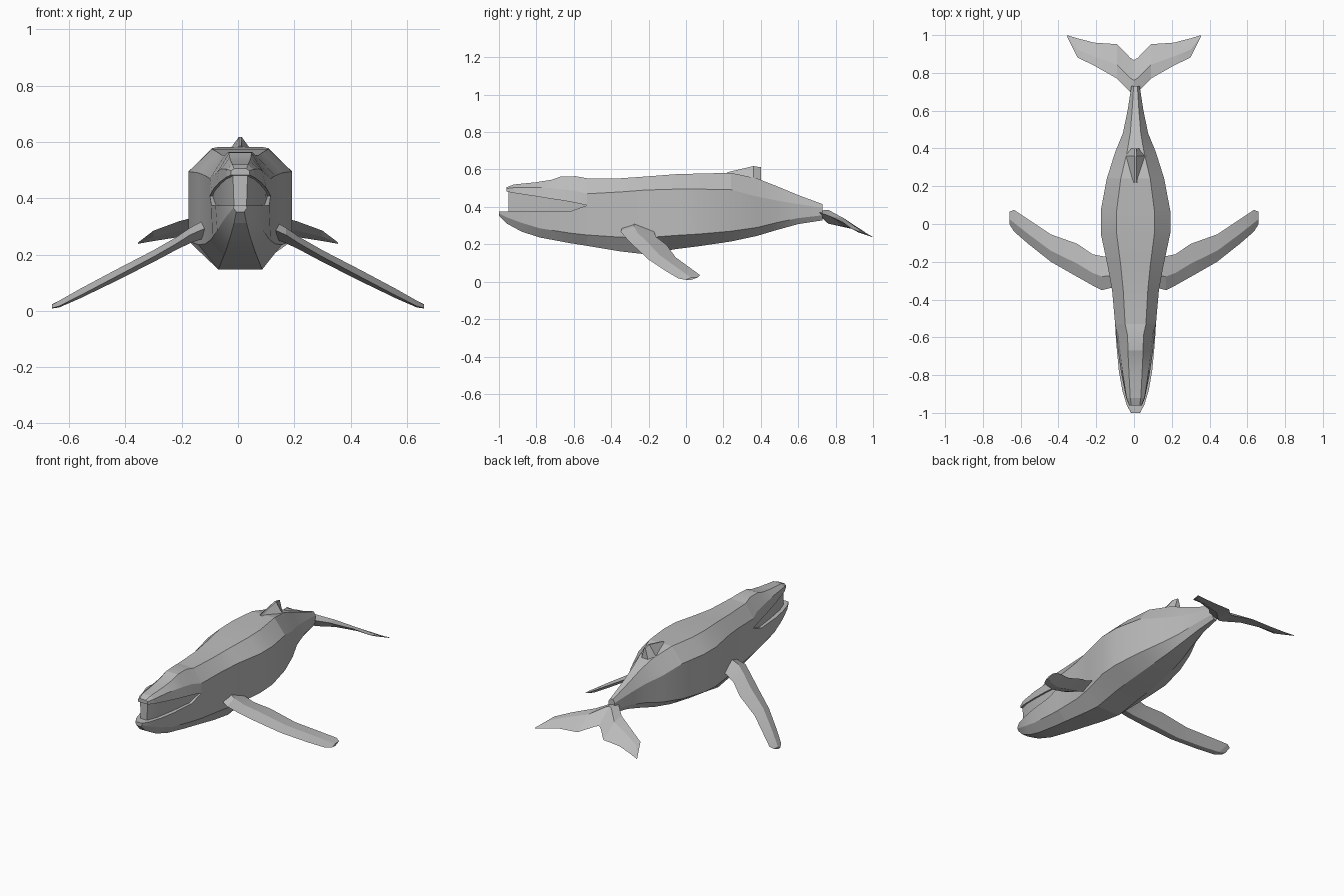
import bpy, bmesh, math

CX = 0.008  # body axis sits slightly to one side
skin = bpy.data.materials.new("whale grey")
skin.diffuse_color = (0.5, 0.5, 0.5, 1)


def loft(name, rings, smooth=12):
    """Skin a list of equal-length point rings and cap both ends."""
    bm = bmesh.new()
    vs = [[bm.verts.new(p) for p in r] for r in rings]
    n = len(rings[0])
    for a, b in zip(vs, vs[1:]):
        for i in range(n):
            j = (i + 1) % n
            bm.faces.new((a[i], a[j], b[j], b[i]))
    bm.faces.new(vs[0])
    bm.faces.new(vs[-1])
    bmesh.ops.recalc_face_normals(bm, faces=bm.faces)
    me = bpy.data.meshes.new(name)
    bm.to_mesh(me)
    bm.free()
    me.materials.append(skin)
    ob = bpy.data.objects.new(name, me)
    bpy.context.collection.objects.link(ob)
    bpy.ops.object.select_all(action='DESELECT')
    ob.select_set(True)
    bpy.context.view_layer.objects.active = ob
    bpy.ops.object.shade_smooth_by_angle(angle=math.radians(smooth))
    return ob


def mirrored(y, half):
    """Ring across the body from (half width, z) points, top to bottom."""
    return ([(CX + x, y, z) for x, z in half]
            + [(CX - x, y, z) for x, z in reversed(half)])


def blade(stations, side=1):
    """Diamond sections: x, front y, back y, front z, back z, thickness."""
    out = []
    for x, yf, yb, zf, zb, t in stations:
        ym, zm = yf + 0.4 * (yb - yf), zf + 0.4 * (zb - zf)
        out.append([(side * x, yf, zf), (side * x, ym, zm + t / 2),
                    (side * x, yb, zb), (side * x, ym, zm - t / 2)])
    return out


# Trunk: y, top half width, top z, side half width, shoulder z, keel side z,
# bottom half width, bottom z
trunk = [
    (-0.53, 0.055, 0.553, 0.108, 0.47, 0.250, 0.060, 0.192),
    (-0.35, 0.065, 0.553, 0.124, 0.48, 0.238, 0.072, 0.162),
    (-0.22, 0.078, 0.562, 0.148, 0.49, 0.235, 0.078, 0.147),
    (-0.05, 0.100, 0.575, 0.184, 0.495, 0.248, 0.080, 0.175),
    (0.07, 0.100, 0.578, 0.184, 0.495, 0.255, 0.080, 0.190),
    (0.24, 0.078, 0.582, 0.152, 0.492, 0.270, 0.070, 0.215),
    (0.38, 0.045, 0.552, 0.108, 0.455, 0.290, 0.052, 0.245),
    (0.48, 0.028, 0.513, 0.067, 0.435, 0.315, 0.036, 0.275),
    (0.60, 0.018, 0.463, 0.042, 0.415, 0.340, 0.020, 0.308),
    (0.73, 0.010, 0.415, 0.022, 0.395, 0.355, 0.010, 0.328),
]
loft("body", [mirrored(y, [(t, zt), (w, zs), (w, zk), (b, zb)])
              for y, t, zt, w, zs, zk, b, zb in trunk])

# Upper jaw with blowhole hump: y, top width, top z, shoulder width,
# shoulder z, lip width, lip z
upper = [
    (-0.96, 0.022, 0.505, 0.032, 0.498, 0.034, 0.482),
    (-0.92, 0.028, 0.520, 0.048, 0.503, 0.050, 0.474),
    (-0.80, 0.034, 0.532, 0.066, 0.505, 0.074, 0.456),
    (-0.72, 0.038, 0.545, 0.076, 0.500, 0.086, 0.443),
    (-0.67, 0.040, 0.562, 0.081, 0.495, 0.093, 0.436),
    (-0.59, 0.042, 0.564, 0.090, 0.485, 0.101, 0.422),
    (-0.53, 0.055, 0.553, 0.108, 0.470, 0.108, 0.408),
]
loft("upper_jaw", [mirrored(y, [(t, zt), (w, zs), (l, zl)])
                   for y, t, zt, w, zs, l, zl in upper])

# Lower jaw: y, lip width, lip z, side width, side z, bottom width, bottom z
lower = [
    (-1.00, 0.022, 0.375, 0.024, 0.365, 0.014, 0.352),
    (-0.96, 0.046, 0.375, 0.042, 0.345, 0.022, 0.312),
    (-0.88, 0.070, 0.374, 0.064, 0.315, 0.034, 0.268),
    (-0.78, 0.088, 0.374, 0.082, 0.285, 0.044, 0.236),
    (-0.62, 0.103, 0.376, 0.099, 0.260, 0.054, 0.206),
    (-0.53, 0.108, 0.408, 0.108, 0.250, 0.060, 0.192),
]
loft("lower_jaw", [mirrored(y, [(l, zl), (w, zs), (b, zb)])
                   for y, l, zl, w, zs, b, zb in lower])

# Baleen wall filling the open mouth
baleen = [(-0.95, 0.026, 0.485), (-0.88, 0.050, 0.475),
          (-0.75, 0.072, 0.455), (-0.60, 0.092, 0.430), (-0.51, 0.100, 0.415)]
loft("baleen", [mirrored(y, [(w, z), (w - 0.004, 0.365)])
                for y, w, z in baleen])

# Dorsal fin, a small wedge with a hooked back
loft("dorsal_fin", [
    mirrored(0.22, [(0.004, 0.585), (0.020, 0.575)]),
    mirrored(0.36, [(0.005, 0.618), (0.058, 0.545)]),
    mirrored(0.40, [(0.004, 0.612), (0.026, 0.530)]),
])

# Pectoral flippers
flipper = [
    (0.09, -0.33, -0.18, 0.305, 0.300, 0.07),
    (0.17, -0.350, -0.170, 0.270, 0.265, 0.055),
    (0.22, -0.325, -0.160, 0.238, 0.240, 0.045),
    (0.30, -0.280, -0.105, 0.192, 0.198, 0.042),
    (0.44, -0.200, -0.055, 0.118, 0.130, 0.040),
    (0.56, -0.105, 0.025, 0.055, 0.072, 0.034),
    (0.635, -0.040, 0.075, 0.017, 0.035, 0.024),
    (0.66, 0.000, 0.065, 0.010, 0.024, 0.014),
]
for side, name in ((1, "flipper_right"), (-1, "flipper_left")):
    loft(name, blade(flipper, side))

# Tail flukes, one blade through both sides
fluke = [
    (0.02, 0.700, 0.880, 0.375, 0.295, 0.070),
    (0.09, 0.770, 0.952, 0.350, 0.268, 0.045),
    (0.21, 0.838, 0.960, 0.318, 0.262, 0.022),
    (0.30, 0.882, 0.983, 0.285, 0.248, 0.014),
    (0.356, 0.994, 1.000, 0.242, 0.238, 0.004),
]
middle = blade([(0.0, 0.690, 0.868, 0.378, 0.300, 0.075)])
loft("tail_flukes", blade(fluke, -1)[::-1] + middle + blade(fluke))
